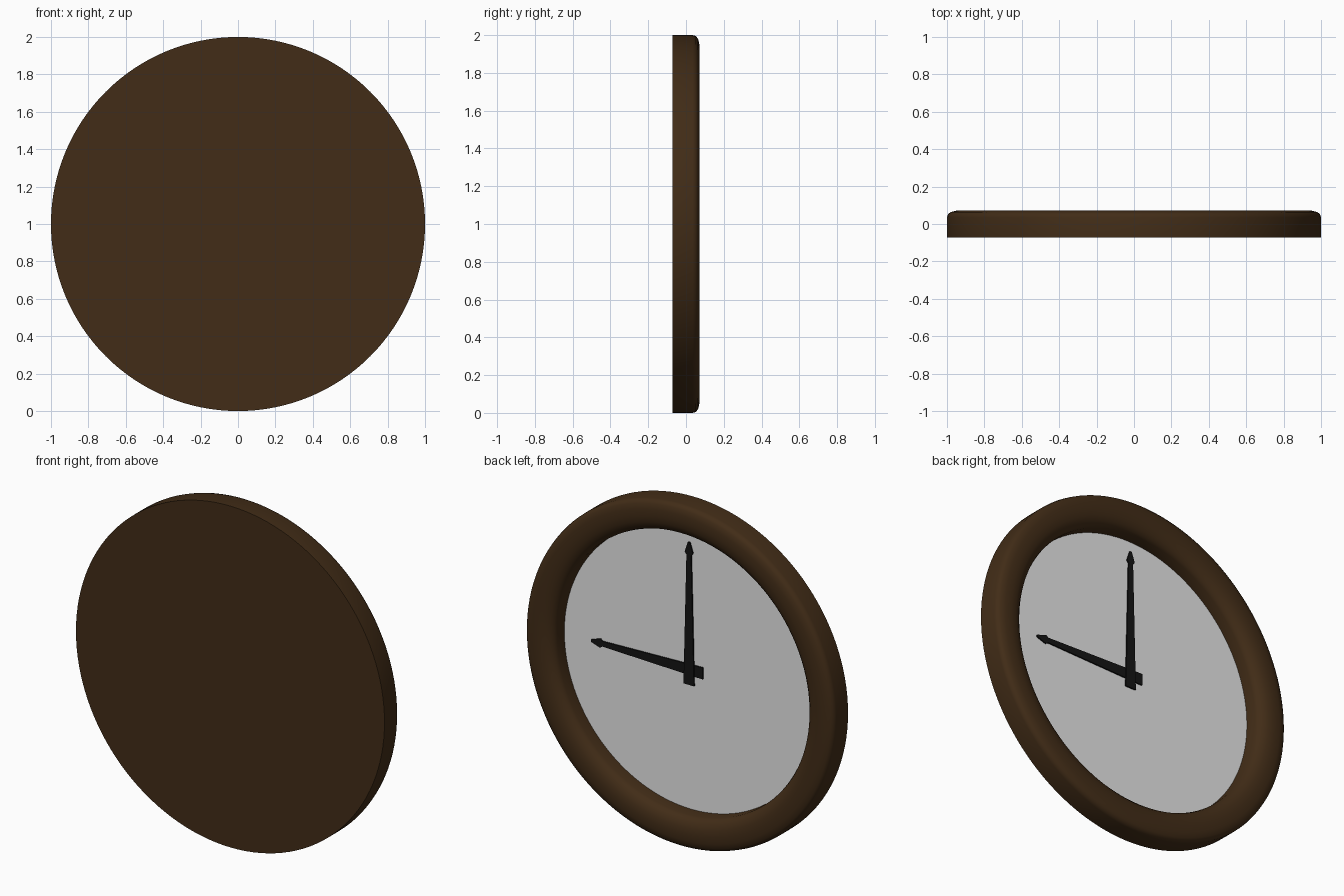
import bpy
import bmesh
from math import radians
from mathutils import Matrix, Vector

if "Cube" in bpy.data.objects:
    bpy.data.objects.remove(bpy.data.objects["Cube"])

CENTRE = Vector((0, 0, 1))
SIDES = 128


def material(name, colour):
    mat = bpy.data.materials.new(name)
    mat.use_nodes = True
    mat.diffuse_color = (*colour, 1)
    bsdf = mat.node_tree.nodes["Principled BSDF"]
    bsdf.inputs["Base Color"].default_value = (*colour, 1)
    bsdf.inputs["Roughness"].default_value = 0.6
    return mat


def finish(name, bm, mat):
    bmesh.ops.recalc_face_normals(bm, faces=bm.faces)
    mesh = bpy.data.meshes.new(name)
    bm.to_mesh(mesh)
    bm.free()
    mesh.materials.append(mat)
    obj = bpy.data.objects.new(name, mesh)
    bpy.context.collection.objects.link(obj)
    return obj


def lathe(name, profile, mat):
    """Spin a (radius, y) profile about the clock's axis."""
    bm = bmesh.new()
    verts = [bm.verts.new(CENTRE + Vector((r, y, 0))) for r, y in profile]
    edges = [bm.edges.new(pair) for pair in zip(verts, verts[1:])]
    bmesh.ops.spin(bm, geom=verts + edges, cent=CENTRE, axis=(0, 1, 0),
                   angle=radians(360), steps=SIDES, use_merge=True)
    bmesh.ops.remove_doubles(bm, verts=bm.verts, dist=1e-5)
    obj = finish(name, bm, mat)
    bpy.ops.object.select_all(action='DESELECT')
    obj.select_set(True)
    bpy.context.view_layer.objects.active = obj
    bpy.ops.object.shade_smooth_by_angle(angle=radians(40))
    return obj


def hand(name, tip, y, angle, mat):
    """Tapered pointer with an arrow head, extruded to a thin plate."""
    half = [(0.034, -0.085), (0.015, tip - 0.075), (0.026, tip - 0.06),
            (0.006, tip)]
    outline = half + [(-x, z) for x, z in reversed(half)]
    turn = Matrix.Translation(CENTRE) @ Matrix.Rotation(angle, 4, 'Y')
    bm = bmesh.new()
    face = bm.faces.new([bm.verts.new(turn @ Vector((x, y, z)))
                         for x, z in outline])
    out = bmesh.ops.extrude_face_region(bm, geom=[face], use_keep_orig=True)
    moved = [v for v in out["geom"] if isinstance(v, bmesh.types.BMVert)]
    bmesh.ops.translate(bm, verts=moved, vec=(0, 0.008, 0))
    return finish(name, bm, mat)


brown = material("dark brown wood", (0.054, 0.0255, 0.0085))
white = material("white dial", (0.8, 0.8, 0.8))
black = material("black hands", (0.007, 0.007, 0.007))

# Case: flat back, straight outer edge, rounded rim and sunken floor
lathe("clock_case", [
    (0, -0.072), (1, -0.072), (1, 0.035), (0.995, 0.052), (0.98, 0.064),
    (0.95, 0.071), (0.91, 0.072), (0.875, 0.068), (0.845, 0.055),
    (0.828, 0.038), (0.82, 0.02), (0.82, -0.055), (0, -0.055)], brown)

# Dial plate resting on the floor of the case
lathe("dial", [(0, -0.052), (0.821, -0.052), (0.821, -0.045), (0, -0.045)],
      white)

# Hands showing nine o'clock on the side facing the back
hand("hour_hand", 0.64, -0.041, radians(90), black)
hand("minute_hand", 0.75, -0.033, 0, black)
